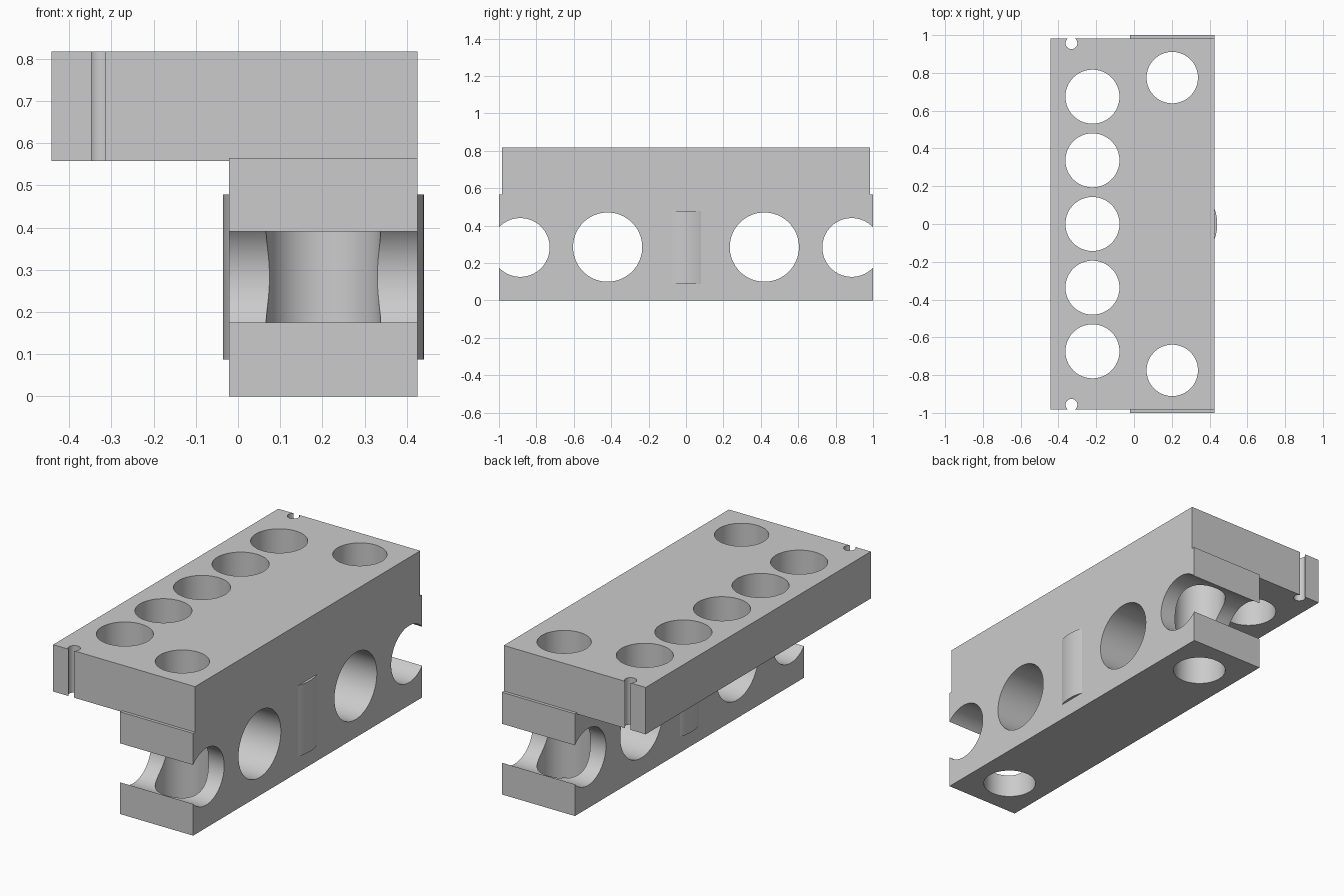
import bpy
import math

cube = bpy.data.objects.get("Cube")
if cube:
    bpy.data.objects.remove(cube, do_unlink=True)

BEAM_X = 0.2025          # centre line of the lower beam
HOLE_Z = 0.283           # height of the cross holes


def box(name, lo, hi):
    bpy.ops.mesh.primitive_cube_add(size=1)
    ob = bpy.context.object
    ob.name = name
    for v in ob.data.vertices:
        v.co = [hi[i] if v.co[i] > 0 else lo[i] for i in range(3)]
    return ob


def cylinder(name, center, radius, depth, axis="Z"):
    turn = (0, math.pi / 2, 0) if axis == "X" else (0, 0, 0)
    bpy.ops.mesh.primitive_cylinder_add(vertices=96, radius=radius, depth=depth,
                                        location=center, rotation=turn)
    ob = bpy.context.object
    ob.name = name
    return ob


def combine(target, tool, operation):
    mod = target.modifiers.new("combine", "BOOLEAN")
    mod.object = tool
    mod.operation = operation
    mod.solver = "EXACT"
    bpy.ops.object.select_all(action="DESELECT")
    target.select_set(True)
    bpy.context.view_layer.objects.active = target
    bpy.ops.object.modifier_apply(modifier=mod.name)
    bpy.data.objects.remove(tool, do_unlink=True)


# Lower beam, overhanging top plate and the round core bulging from both sides
block = box("drilled_block", (-0.021, -1, 0), (0.426, 1, 0.565))
combine(block, box("top_plate", (-0.442, -0.983, 0.558), (0.426, 0.983, 0.817)), "UNION")
combine(block, cylinder("core_bulge", (BEAM_X, 0, HOLE_Z), 0.238, 0.392), "UNION")

cutters = []
# Row of holes through the overhang
for i in range(-2, 3):
    cutters.append(cylinder("row_hole", (-0.22, i * 0.337, 0.69), 0.143, 0.6))

for side in (-1, 1):
    # Vertical bolt hole through plate and beam
    cutters.append(cylinder("bolt_hole", (BEAM_X, side * 0.775, 0.4), 0.136, 1.2))
    # Cross holes: a large closed one and one open at the end
    cutters.append(cylinder("cross_hole", (BEAM_X, side * 0.419, 0.285), 0.185, 1, "X"))
    cutters.append(cylinder("end_hole", (BEAM_X, side * 0.886, HOLE_Z), 0.157, 1, "X"))
    # Keyhole cable slot in the plate end
    cutters.append(cylinder("slot_hole", (-0.331, side * 0.957, 0.69), 0.031, 0.6))
    y0, y1 = sorted((side * 0.957, side * 1.1))
    cutters.append(box("slot_mouth", (-0.343, y0, 0.4), (-0.319, y1, 1)))

for cutter in cutters:
    combine(block, cutter, "DIFFERENCE")

# Single grey finish
grey = bpy.data.materials.new("light grey")
grey.use_nodes = True
colour = (0.6, 0.6, 0.6, 1)
grey.diffuse_color = colour
grey.node_tree.nodes["Principled BSDF"].inputs["Base Color"].default_value = colour
block.data.materials.clear()
block.data.materials.append(grey)
for face in block.data.polygons:
    face.material_index = 0

# Smooth bores with crisp rims
bpy.ops.object.select_all(action="DESELECT")
block.select_set(True)
bpy.context.view_layer.objects.active = block
bpy.ops.object.shade_smooth_by_angle(angle=math.radians(15))
